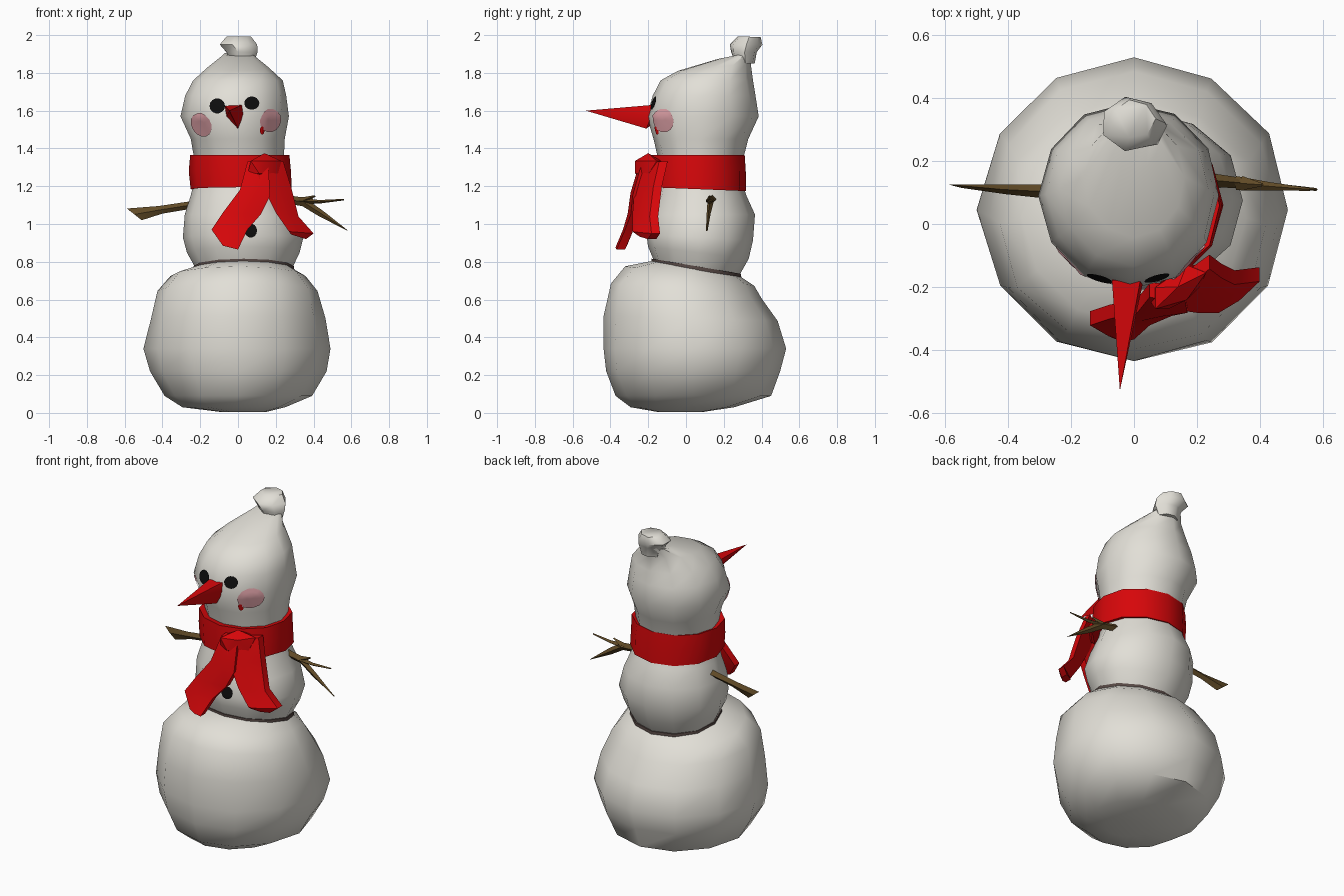
import bpy, bmesh, math, random
from mathutils import Vector
from mathutils.bvhtree import BVHTree

if "Cube" in bpy.data.objects:
    bpy.data.objects.remove(bpy.data.objects["Cube"])

random.seed(4)


def material(name, rgb):
    m = bpy.data.materials.new(name)
    m.diffuse_color = (*rgb, 1)
    m.use_nodes = True
    m.node_tree.nodes["Principled BSDF"].inputs["Base Color"].default_value = m.diffuse_color
    return m


SNOW = material("snow white", (0.76, 0.74, 0.68))
RED = material("bright red", (0.68, 0.002, 0.003))
PINK = material("cheek pink", (0.74, 0.36, 0.39))
BLACK = material("coal black", (0.004, 0.004, 0.004))
WOOD = material("twig brown", (0.12, 0.07, 0.02))
SHADE = material("seam brown", (0.095, 0.065, 0.058))


def finish(name, bm, mat, angle=40, outward=True):
    if outward:
        bmesh.ops.recalc_face_normals(bm, faces=bm.faces)
    me = bpy.data.meshes.new(name)
    bm.to_mesh(me)
    bm.free()
    ob = bpy.data.objects.new(name, me)
    bpy.context.collection.objects.link(ob)
    me.materials.append(mat)
    bpy.ops.object.select_all(action='DESELECT')
    ob.select_set(True)
    bpy.context.view_layer.objects.active = ob
    bpy.ops.object.shade_smooth_by_angle(angle=math.radians(angle))
    return ob


def loft(name, rings, mat, sides=12, jitter=0.0, bottom=False, top=False, closed=False, angle=50):
    """Rings are (z, cx, cy, rx, ry, slope of z along y)."""
    bm = bmesh.new()
    loops = []
    for z, cx, cy, rx, ry, slope in rings:
        loop = []
        for i in range(sides):
            a = 2 * math.pi * i / sides
            k = 1.01 + random.uniform(-jitter, jitter)
            x, y = cx + rx * k * math.cos(a), cy + ry * k * math.sin(a)
            loop.append(bm.verts.new((x, y, z + slope * (y - 0.05))))
        loops.append(loop)
    pairs = list(zip(loops, loops[1:]))
    if closed:
        pairs.append((loops[-1], loops[0]))
    for a, b in pairs:
        for i in range(sides):
            j = (i + 1) % sides
            bm.faces.new((a[i], a[j], b[j], b[i]))
    if bottom:
        bm.faces.new(loops[0][::-1])
    if top:
        bm.faces.new(loops[-1])
    return finish(name, bm, mat, angle)


def strip(name, stations, mat, thick, tip=1.0):
    """Solid ribbon through pairs of edge points, thick along y."""
    bm = bmesh.new()
    loops = []
    for n, (a, b) in enumerate(stations):
        t = thick / 2 * (1 + (tip - 1) * n / (len(stations) - 1))
        off = Vector((0, t, 0))
        a, b = Vector(a), Vector(b)
        mid = (a + b) / 2
        pts = (a, mid - off, b, mid + off) if tip < 1 else (a - off, mid - off * 1.5, b - off, b + off, a + off)
        loops.append([bm.verts.new(p) for p in pts])
    for a, b in zip(loops, loops[1:]):
        for i in range(len(a)):
            j = (i + 1) % len(a)
            bm.faces.new((a[i], a[j], b[j], b[i]))
    bm.faces.new(loops[0][::-1])
    bm.faces.new(loops[-1])
    return finish(name, bm, mat, 35)


def patch(name, target, centre, direction, half_wide, half_tall, mat, lift=0.007):
    """Thin oval plate laid onto the surface of the target."""
    tree = BVHTree.FromPolygons([v.co for v in target.data.vertices],
                                [p.vertices for p in target.data.polygons])
    d = Vector(direction).normalized()
    side = d.cross(Vector((0, 0, 1))).normalized()
    up = side.cross(d)
    bm = bmesh.new()

    def drop(u, v):
        start = Vector(centre) + side * u * half_wide + up * v * half_tall - d
        hit = tree.ray_cast(start, d)[0] or start + d
        return bm.verts.new(hit - d * lift)

    n = 14
    loops = [[drop(r * math.cos(2 * math.pi * i / n), r * math.sin(2 * math.pi * i / n))
              for i in range(n)] for r in (0.33, 0.67, 1)]
    mid = drop(0, 0)
    for i in range(n):
        j = (i + 1) % n
        bm.faces.new((mid, loops[0][i], loops[0][j]))
        for a, b in zip(loops, loops[1:]):
            bm.faces.new((a[i], b[i], b[j], a[j]))
    bm.normal_update()
    if sum(f.normal.dot(d) for f in bm.faces) > 0:
        bmesh.ops.reverse_faces(bm, faces=bm.faces)
    return finish(name, bm, mat, 60, outward=False)


# Snow body: three lumpy balls, the head drawn back into a capped peak
loft("base_ball", [(0.005, 0.03, -0.03, 0.12, 0.12, 0), (0.03, -0.02, -0.02, 0.27, 0.27, 0),
                   (0.09, 0, 0.04, 0.385, 0.405, 0), (0.22, 0, 0.035, 0.46, 0.455, 0),
                   (0.34, 0, 0.045, 0.49, 0.48, 0), (0.50, 0, 0.025, 0.46, 0.455, -0.03),
                   (0.64, 0, 0.0, 0.42, 0.395, -0.1), (0.72, 0, 0.02, 0.355, 0.335, -0.15),
                   (0.765, 0.03, 0.055, 0.26, 0.23, -0.18)], SNOW, jitter=0.012, bottom=True)
middle = loft("middle_ball", [(0.76, 0.03, 0.055, 0.25, 0.22, -0.18), (0.85, 0.03, 0.065, 0.295, 0.265, -0.12),
                              (0.93, 0.03, 0.075, 0.315, 0.28, -0.05), (1.05, 0.015, 0.085, 0.295, 0.275, 0),
                              (1.15, 0.01, 0.08, 0.255, 0.235, 0), (1.27, 0.01, 0.075, 0.225, 0.205, 0)],
              SNOW, jitter=0.012)
head = loft("head_and_cap", [(1.27, 0.01, 0.075, 0.225, 0.205, 0), (1.45, 0, 0.08, 0.245, 0.25, 0),
                             (1.57, -0.015, 0.09, 0.285, 0.295, 0), (1.68, -0.01, 0.095, 0.265, 0.27, 0),
                             (1.76, 0, 0.11, 0.235, 0.24, 0), (1.82, 0, 0.15, 0.16, 0.19, 0.1),
                             (1.85, 0, 0.27, 0.08, 0.10, 0.2), (1.87, 0.01, 0.31, 0.055, 0.06, 0.1)],
            SNOW, jitter=0.012)
loft("cap_bobble", [(1.85, 0.02, 0.315, 0.06, 0.05, 0), (1.91, 0.02, 0.31, 0.085, 0.07, 0),
                    (1.95, -0.005, 0.32, 0.10, 0.085, 0), (2.0, 0, 0.335, 0.065, 0.06, -0.03)],
     SNOW, sides=7, jitter=0.06, bottom=True, top=True, angle=50)

# Dark seam between the two lower balls
loft("waist_seam", [(z, 0.03, 0.055, 0.266 - d, 0.236 - d, -0.17)
                    for z, d in ((0.75, 0.03), (0.752, 0), (0.777, 0.002), (0.778, 0.03))], SHADE, closed=True)

# Scarf: neck band, knot and two hanging tails
loft("scarf_band", [(1.19, 0.01, 0.07, 0.215, 0.19, -0.04), (1.185, 0.017, 0.06, 0.264, 0.255, -0.04),
                    (1.28, 0.012, 0.06, 0.268, 0.255, 0), (1.365, 0.01, 0.06, 0.262, 0.25, 0),
                    (1.355, 0.01, 0.07, 0.22, 0.20, 0)], RED, jitter=0.01, closed=True)
bm = bmesh.new()
bmesh.ops.create_icosphere(bm, subdivisions=1, radius=1)
for v in bm.verts:
    v.co = Vector((0.14 + 0.1 * v.co.x, -0.20 + 0.065 * v.co.y + 0.05 * v.co.x, 1.30 + 0.075 * v.co.z))
finish("scarf_knot", bm, RED, 35)
strip("scarf_tail_left", [((.05, -.21, 1.33), (.16, -.21, 1.33)), ((.01, -.26, 1.18), (.17, -.26, 1.15)),
                          ((-.08, -.28, 1.06), (.12, -.27, 1.05)), ((-.14, -.30, .97), (.05, -.30, .97)),
                          ((-.08, -.335, .885), (0, -.345, .865))], RED, 0.045)
strip("scarf_tail_right", [((.08, -.235, 1.33), (.24, -.12, 1.33)), ((.13, -.25, 1.2), (.28, -.15, 1.2)),
                           ((.20, -.26, 1.06), (.32, -.17, 1.04)), ((.27, -.26, .96), (.40, -.16, .95)),
                           ((.28, -.24, .945), (.36, -.18, .92))], RED, 0.045)

# Pointed nose
bm = bmesh.new()
for p in ((-.07, -.18, 1.625), (.02, -.18, 1.63), (.03, -.18, 1.58), (0, -.21, 1.505),
          (-.06, -.19, 1.57), (-.02, -.12, 1.57), (-.045, -.53, 1.60)):
    bm.verts.new(p)
bmesh.ops.convex_hull(bm, input=bm.verts)
finish("nose", bm, RED, 35)

# Face and button plates
patch("eye_left", head, (-0.11, 0, 1.625), (0, 1, 0), 0.041, 0.04, BLACK)
patch("eye_right", head, (0.073, 0, 1.64), (0, 1, 0), 0.04, 0.035, BLACK)
patch("cheek_left", head, (-0.185, -0.10, 1.525), (0.6, 0.8, 0), 0.075, 0.063, PINK)
patch("cheek_right", head, (0.163, -0.11, 1.548), (-0.65, 0.76, 0), 0.078, 0.063, PINK)
patch("mouth_mark", head, (0.128, 0, 1.495), (0, 1, 0), 0.012, 0.022, RED, 0.009)
patch("button", middle, (0.068, 0, 0.965), (0, 1, 0), 0.033, 0.037, BLACK)

# Twig arms: a broad wedge on one side, a forked branch on the other
strip("arm_left", [((-.22, .10, 1.125), (-.22, .10, 1.085)), ((-.42, .11, 1.095), (-.40, .11, 1.055)),
                   ((-.588, .125, 1.082), (-.51, .115, 1.02))], WOOD, 0.05, 0.2)
for name, stations in {
    "arm_right": [((.24, .14, 1.155), (.24, .14, 1.11)), ((.35, .13, 1.14), (.34, .13, 1.095)),
                  ((.45, .12, 1.07), (.43, .12, 1.04)), ((.585, .11, .963), (.575, .11, .967))],
    "twig_outer": [((.32, .13, 1.14), (.33, .13, 1.105)), ((.43, .12, 1.127), (.43, .12, 1.108)),
                   ((.56, .11, 1.133), (.56, .11, 1.125))],
    "twig_upper": [((.33, .13, 1.14), (.36, .13, 1.11)), ((.405, .125, 1.152), (.412, .125, 1.147))],
}.items():
    strip(name, stations, WOOD, 0.045, 0.2)
